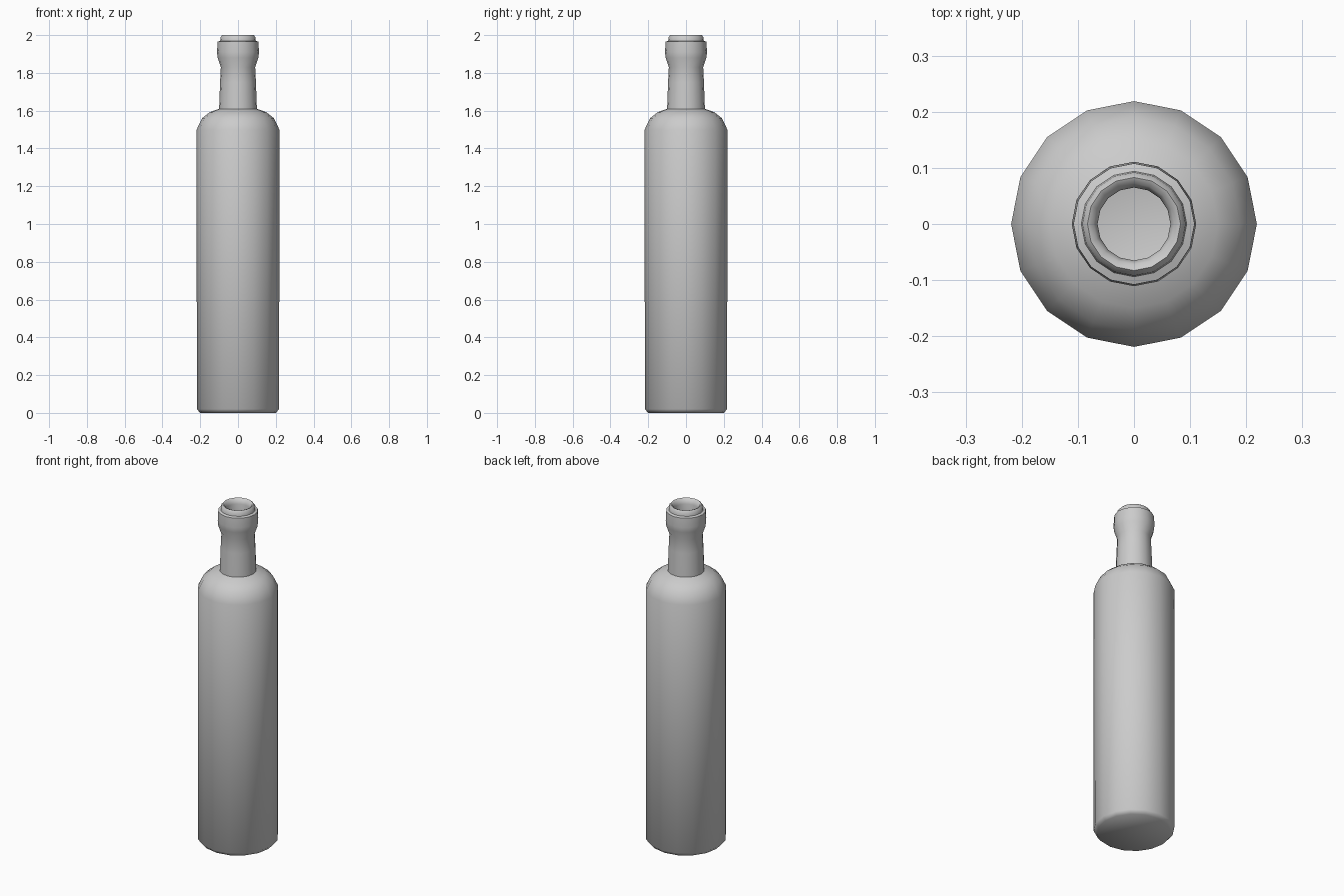
import bpy, bmesh
from math import pi, sin, cos

if "Cube" in bpy.data.objects:
    bpy.data.objects.remove(bpy.data.objects["Cube"])

SIDES = 16


def lathe(name, profile, cap_bottom=False):
    """Spin an (r, z) profile around z into a mesh object."""
    bm = bmesh.new()
    rings = []
    for r, z in profile:
        rings.append([bm.verts.new((r * cos(2 * pi * i / SIDES),
                                    r * sin(2 * pi * i / SIDES), z))
                      for i in range(SIDES)])
    for a, b in zip(rings, rings[1:]):
        for i in range(SIDES):
            j = (i + 1) % SIDES
            bm.faces.new((a[i], a[j], b[j], b[i]))
    if cap_bottom:
        bm.faces.new(list(reversed(rings[0])))
    for f in bm.faces:
        f.smooth = True
    mesh = bpy.data.meshes.new(name)
    bm.to_mesh(mesh)
    bm.free()
    obj = bpy.data.objects.new(name, mesh)
    bpy.context.collection.objects.link(obj)
    return obj


# Bottle: base, straight body, rounded shoulder, neck, lip and inner mouth
bottle = lathe("bottle", [
    (0.200, 0.00), (0.218, 0.02),
    (0.219, 1.50), (0.190, 1.56), (0.150, 1.592), (0.100, 1.61),
    (0.095, 1.75), (0.091, 1.83), (0.108, 1.88), (0.111, 1.91), (0.108, 1.965),
    (0.094, 1.97), (0.092, 1.99), (0.083, 2.00), (0.072, 1.995),
    (0.065, 1.97), (0.065, 1.88),
], cap_bottom=True)

bpy.context.view_layer.objects.active = bottle
bottle.select_set(True)
bpy.ops.object.shade_smooth_by_angle(angle=pi / 3)
